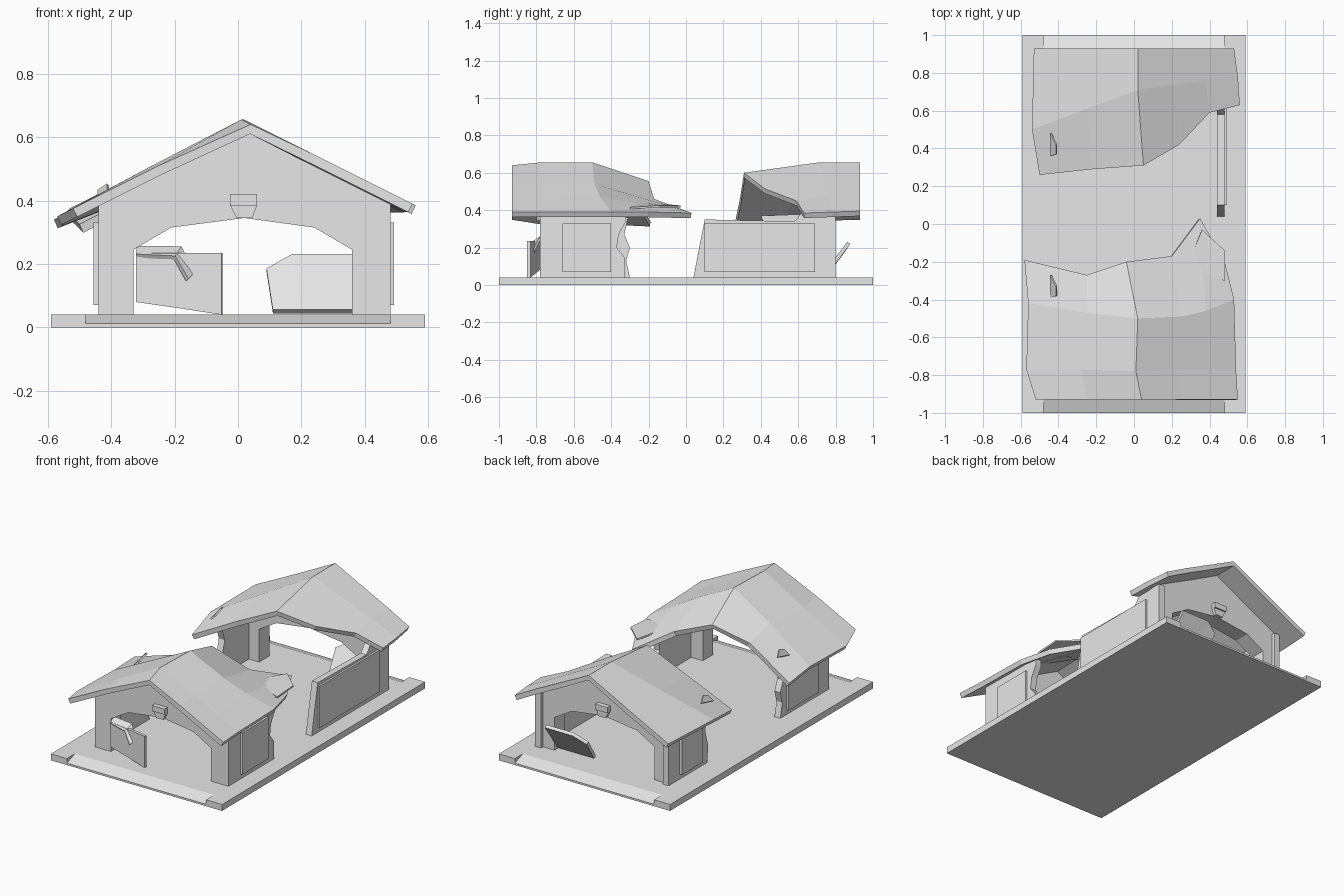
import bpy, bmesh

cube = bpy.data.objects.get("Cube")
if cube:
    bpy.data.objects.remove(cube, do_unlink=True)

GREY = (0.8, 0.8, 0.8, 1)
mat = bpy.data.materials.new("pale_grey")
mat.use_nodes = True
mat.diffuse_color = GREY
mat.node_tree.nodes["Principled BSDF"].inputs["Base Color"].default_value = GREY


def finish(name, bm):
    mesh = bpy.data.meshes.new(name)
    bm.to_mesh(mesh)
    bm.free()
    mesh.materials.append(mat)
    obj = bpy.data.objects.new(name, mesh)
    bpy.context.collection.objects.link(obj)
    return obj


def prism(name, outline, axis, a, b):
    """Extrude a 2D outline along x or y from a to b."""
    place = {"x": lambda u, v: (a, u, v), "y": lambda u, v: (u, a, v)}[axis]
    bm = bmesh.new()
    face = bm.faces.new([bm.verts.new(place(u, v)) for u, v in outline])
    ext = bmesh.ops.extrude_face_region(bm, geom=[face])["geom"]
    shift = (b - a, 0, 0) if axis == "x" else (0, b - a, 0)
    bmesh.ops.translate(bm, vec=shift,
                        verts=[g for g in ext if isinstance(g, bmesh.types.BMVert)])
    bmesh.ops.recalc_face_normals(bm, faces=bm.faces)
    return finish(name, bm)


def box(name, x0, x1, y0, y1, z0, z1):
    return prism(name, [(x0, z0), (x1, z0), (x1, z1), (x0, z1)], "y", y0, y1)


def sheet(name, rows, thick, offset=0):
    """Loft rows of points into a faceted sheet with thickness."""
    bm = bmesh.new()
    grid = [[bm.verts.new(p) for p in row] for row in rows]
    for lo, hi in zip(grid, grid[1:]):
        for c in range(len(lo) - 1):
            bm.faces.new((lo[c], lo[c + 1], hi[c + 1], hi[c]))
    obj = finish(name, bm)
    mod = obj.modifiers.new("thickness", "SOLIDIFY")
    mod.thickness = thick
    mod.offset = offset
    return obj


# Floor slab with a sloped ramp and corner blocks at each end
box("floor_slab", -.59, .59, -.92, .92, 0, .04)
for end, s in (("front", -1), ("rear", 1)):
    prism(end + "_ramp", [(s * .92, 0), (s, 0), (s, .012), (s * .92, .04)], "x", -.48, .48)
    for side, x in (("right", -.59), ("left", .48)):
        box(f"{end}_{side}_corner_block", x, x + .11, *sorted((s * .92, s)), 0, .04)

# Gable walls with arched openings and keystones
gable = [(-.44, .04), (-.33, .04), (-.33, .245), (-.21, .315), (.02, .345), (.24, .315),
         (.36, .245), (.36, .04), (.48, .04), (.48, .39), (.02, .625), (-.44, .39)]
for end, s in (("front", -1), ("rear", 1)):
    prism(end + "_gable", gable, "y", s * .78, s * .68)
    prism(end + "_keystone", [(-.005, .345), (.045, .345), (.06, .385), (-.025, .385)],
          "y", s * .8, s * .76)
    box(end + "_keystone_cap", -.025, .06, *sorted((s * .76, s * .81)), .385, .42)

# Broken side walls
prism("front_left_wall", [(-.78, .04), (-.33, .04), (-.33, .15), (-.37, .2), (-.36, .27),
                          (-.32, .34), (-.32, .38), (-.78, .39)], "x", .44, .48)
prism("front_right_wall", [(-.78, .04), (-.3, .04), (-.32, .13), (-.3, .2), (-.33, .27),
                           (-.31, .36), (-.78, .385)], "x", -.44, -.4)
prism("rear_left_wall", [(.04, .04), (.8, .04), (.8, .39), (.62, .39), (.58, .34),
                         (.1, .35), (.08, .25)], "x", .44, .48)
prism("rear_right_wall", [(.42, .04), (.8, .04), (.8, .385), (.4, .37), (.44, .25),
                          (.41, .14)], "x", -.44, -.4)

# Raised panels on the outer walls
for name, x, y0, y1 in (("front_left", .475, -.66, -.4), ("front_right", -.455, -.66, -.36),
                        ("rear_left", .475, .1, .69), ("rear_right", -.455, .48, .69)):
    box(name + "_wall_panel", x, x + .017, y0, y1, .07, .33)

# Sagging, torn roofs: each row runs from one eave over the ridge to the other
sheet("front_roof", [
    [(-.52, -.93, .375), (-.25, -.93, .51), (.04, -.93, .64), (.25, -.93, .54),
     (.4, -.93, .465), (.55, -.93, .39)],
    [(-.57, -.77, .35), (-.28, -.77, .505), (.01, -.78, .655), (.25, -.77, .535),
     (.4, -.77, .46), (.54, -.77, .39)],
    [(-.56, -.42, .35), (-.25, -.47, .515), (.02, -.5, .655), (.25, -.49, .54),
     (.38, -.46, .47), (.53, -.4, .39)],
    [(-.58, -.19, .34), (-.25, -.27, .47), (-.04, -.2, .555), (.2, -.17, .46),
     (.35, .03, .385), (.48, -.2, .39)]], .03, -1)
sheet("rear_roof", [
    [(-.5, .26, .325), (-.22, .29, .47), (.05, .31, .6), (.24, .42, .515),
     (.4, .59, .45), (.56, .63, .385)],
    [(-.54, .5, .365), (-.25, .61, .515), (.02, .71, .655), (.22, .74, .555),
     (.38, .76, .475), (.55, .78, .39)],
    [(-.53, .93, .375), (-.25, .93, .515), (.02, .93, .655), (.22, .93, .555),
     (.38, .93, .475), (.53, .93, .395)]], .03, -1)

# Splinters torn from the roofs
sheet("left_eave_splinter", [[(.27, -.25, .44), (.48, -.3, .41)],
                             [(.36, -.03, .42), (.48, -.14, .42)]], .01)
for name, y in (("front", -.33), ("rear", .42)):
    sheet(name + "_right_splinter", [[(-.44, y - .06, .4), (-.41, y - .05, .43)],
                                     [(-.44, y + .06, .43), (-.41, y, .45)]], .01)

# Doors knocked off their hinges
sheet("front_door", [[(-.32, -.79, .08), (-.18, -.815, .06), (-.05, -.84, .04)],
                     [(-.32, -.79, .235), (-.18, -.815, .235), (-.05, -.84, .235)]], .018)
sheet("front_door_broken_rail", [[(-.32, -.8, .225), (-.2, -.83, .22), (-.16, -.84, .15)],
                                 [(-.32, -.76, .25), (-.18, -.78, .25), (-.14, -.82, .17)]], .015)
sheet("rear_door", [[(.11, .74, .05), (.2, .74, .05), (.36, .74, .05)],
                    [(.09, .84, .18), (.17, .87, .225), (.36, .87, .225)]], .02)
